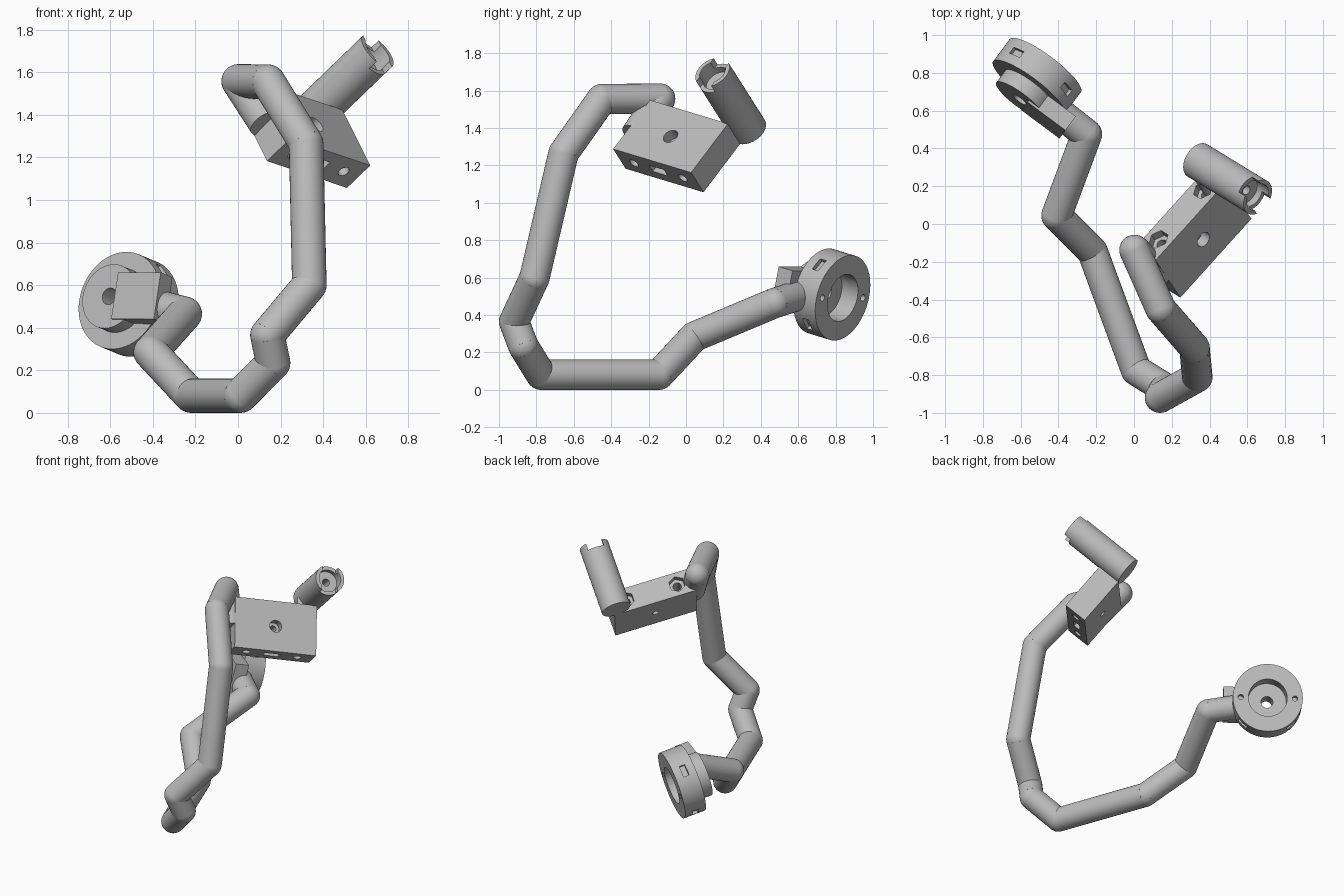
import bpy, math
from mathutils import Vector, Matrix

if "Cube" in bpy.data.objects:
    bpy.data.objects.remove(bpy.data.objects["Cube"])

grey = bpy.data.materials.new("plain_grey")
grey.diffuse_color = (0.5, 0.5, 0.5, 1)
grey.use_nodes = True
grey.node_tree.nodes["Principled BSDF"].inputs["Base Color"].default_value = grey.diffuse_color


def frame(origin, x, z):
    """Matrix with local z along z and local x close to x."""
    z = Vector(z).normalized()
    y = z.cross(Vector(x)).normalized()
    x = y.cross(z)
    m = Matrix((x, y, z)).transposed().to_4x4()
    m.translation = Vector(origin)
    return m


def finish(name, matrix):
    ob = bpy.context.object
    ob.name = name
    ob.matrix_world = matrix @ ob.matrix_world
    ob.data.materials.append(grey)
    return ob


def box(name, m, loc, size):
    bpy.ops.mesh.primitive_cube_add(size=1)
    ob = bpy.context.object
    ob.data.transform(Matrix.Translation(loc) @ Matrix.Diagonal((*size, 1)))
    return finish(name, m)


def cyl(name, m, loc, r, depth, axis='Z', sides=48):
    """Cylinder centred on loc, along a local axis of m."""
    bpy.ops.mesh.primitive_cylinder_add(vertices=sides, radius=r, depth=depth)
    ob = bpy.context.object
    rot = {'Z': Matrix(), 'Y': Matrix.Rotation(math.pi / 2, 4, 'X'),
           'X': Matrix.Rotation(math.pi / 2, 4, 'Y')}[axis]
    ob.data.transform(Matrix.Translation(loc) @ rot)
    return finish(name, m)


def boolean(ob, others, op='DIFFERENCE'):
    bpy.context.view_layer.update()
    for other in others:
        mod = ob.modifiers.new("cut", 'BOOLEAN')
        mod.operation, mod.solver, mod.object = op, 'EXACT', other
        bpy.ops.object.select_all(action='DESELECT')
        bpy.context.view_layer.objects.active = ob
        ob.select_set(True)
        bpy.ops.object.modifier_apply(modifier=mod.name)
        bpy.data.objects.remove(other, do_unlink=True)


def smooth(ob):
    bpy.ops.object.select_all(action='DESELECT')
    bpy.context.view_layer.objects.active = ob
    ob.select_set(True)
    bpy.ops.object.shade_smooth_by_angle(angle=math.radians(30))


# Bent tube: straight runs with ball joints
R = 0.081
path = [Vector(p) for p in (
    (-0.39, 0.585, 0.50), (-0.25, 0.475, 0.465), (-0.41, 0.045, 0.285),
    (-0.22, -0.145, 0.081), (0.012, -0.775, 0.081), (0.165, -0.87, 0.235),
    (0.138, -0.919, 0.365), (0.335, -0.81, 0.60), (0.32, -0.655, 1.265),
    (0.142, -0.45, 1.555), (0.003, -0.138, 1.557), (0.13, -0.27, 1.36))]
for i, (a, b) in enumerate(zip(path, path[1:])):
    d = b - a
    side = (0, 0, 1) if abs(d.normalized().z) < 0.9 else (1, 0, 0)
    smooth(cyl(f"tube_run_{i + 1}", frame((a + b) / 2, side, d), (0, 0, 0),
               R, d.length, sides=32))
for i, p in enumerate(path[1:-1]):
    bpy.ops.mesh.primitive_uv_sphere_add(segments=32, ring_count=16, radius=R)
    smooth(finish(f"tube_joint_{i + 1}", Matrix.Translation(p)))

# Clamp block with its bolt holes; local z is the front face normal
B = frame((0.313, -0.049, 1.303), (0.376, 0.417, -0.126), (0.66, -0.403, 0.637))
block = box("clamp_block", B, (0, 0, 0), (0.575, 0.353, 0.166))
cuts = [cyl("cut", B, (0, 0, 0), 0.022, 0.4),
        cyl("cut", B, (0, 0, 0.07), 0.042, 0.10),
        box("cut", B, (0, -0.17, 0), (0.11, 0.07, 0.05))]
for s in (-1, 1):
    cuts.append(cyl("cut", B, (s * 0.18, 0, 0), 0.028, 0.5, 'Y'))
    cuts.append(cyl("cut", B, (s * 0.18, 0.165, 0), 0.056, 0.07, 'Y', 6))
boolean(block, cuts)
smooth(block)

# Hollow socket standing beside the block, with a slotted rim
socket = cyl("socket", B, (0.275, 0.272, 0.158), 0.1, 0.485)
boolean(socket, [cyl("cut", B, (0.275, 0.272, 0.39), 0.076, 0.16),
                 cyl("cut", B, (0.275, 0.272, 0.30), 0.025, 0.20),
                 box("cut", B, (0.275, 0.272, 0.40), (0.11, 0.3, 0.10))])
smooth(socket)
smooth(cyl("socket_bolt", B, (0.2, 0.19, 0), 0.027, 0.12, 'Y', 24))

# Ring housing: local z points out of the open bore
N = frame((-0.47, 0.838, 0.492), (0.8, -0.6, 0), (0.58, 0.78, -0.24))
ring = cyl("ring_housing", N, (0, 0, -0.075), 0.235, 0.15, sides=64)
cuts = [cyl("cut", N, (0, 0, 0), 0.130, 0.22),
        cyl("cut", N, (0, 0, -0.1), 0.04, 0.3)]
for s in (-1, 1):
    cuts.append(cyl("cut", N, (s * 0.182, 0, 0), 0.018, 0.08, sides=24))
# Rim slots
for k in range(4):
    turn = N @ Matrix.Rotation(math.radians(45 + 90 * k), 4, 'Z')
    cuts.append(box("cut", turn, (0.235, 0, -0.075), (0.05, 0.08, 0.04)))
boolean(ring, cuts)
smooth(ring)

# Boss and arm behind the ring
boss = cyl("boss", N, (0, 0, -0.19), 0.155, 0.085)
boolean(boss, [cyl("cut", N, (0, 0, -0.19), 0.04, 0.3)])
smooth(boss)
arm = box("boss_arm", N, (0.165, 0, -0.197), (0.25, 0.225, 0.095))
smooth(arm)
